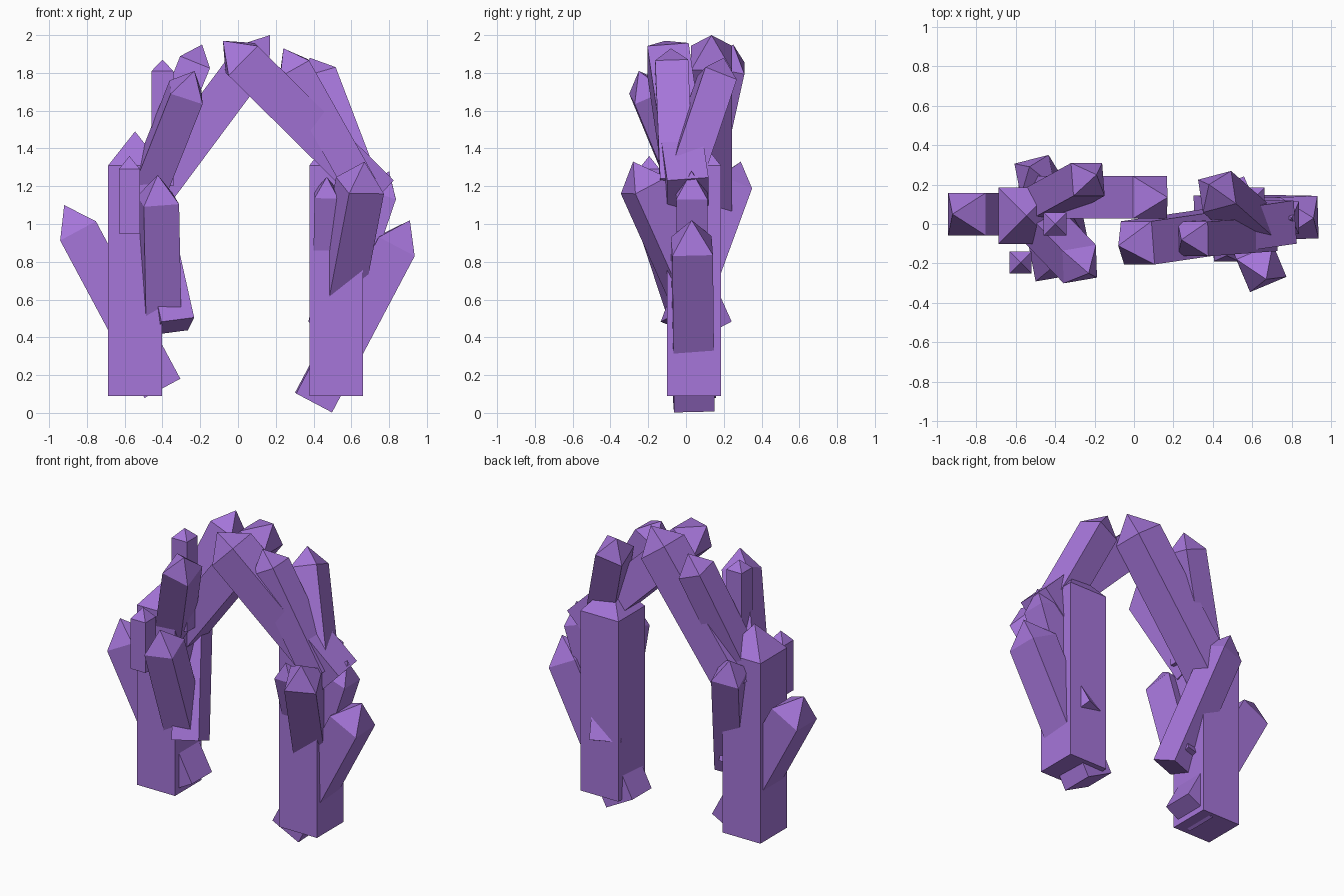
import bpy, bmesh, math
from mathutils import Vector

if "Cube" in bpy.data.objects:
    bpy.data.objects.remove(bpy.data.objects["Cube"])

mat = bpy.data.materials.new("amethyst")
mat.diffuse_color = (0.38, 0.18, 0.70, 1)
mat.use_nodes = True
mat.node_tree.nodes["Principled BSDF"].inputs["Base Color"].default_value = mat.diffuse_color


def crystal(name, base, apex, width, tip, roll=0.0):
    """Square prism from base towards apex, closed by a pyramid of length tip."""
    base, apex = Vector(base), Vector(apex)
    axis = (apex - base).normalized()
    u = Vector((0, 1, 0))
    u = (u - axis * u.dot(axis)).normalized()
    v = axis.cross(u)
    shoulder = apex - axis * tip
    r = width / math.sqrt(2)
    bm = bmesh.new()
    rings = []
    for c in (base, shoulder):
        ring = []
        for i in range(4):
            a = math.radians(45 + 90 * i + roll)
            ring.append(bm.verts.new(c + u * (r * math.cos(a)) + v * (r * math.sin(a))))
        rings.append(ring)
    top = bm.verts.new(apex)
    lo, hi = rings
    bm.faces.new(lo[::-1])
    for i in range(4):
        j = (i + 1) % 4
        bm.faces.new((lo[i], lo[j], hi[j], hi[i]))
        bm.faces.new((hi[i], hi[j], top))
    bmesh.ops.recalc_face_normals(bm, faces=bm.faces)
    me = bpy.data.meshes.new(name)
    bm.to_mesh(me)
    bm.free()
    me.materials.append(mat)
    ob = bpy.data.objects.new(name, me)
    bpy.context.collection.objects.link(ob)


# Upright pillars
for side, x in (("left", -0.545), ("right", 0.52)):
    crystal(side + "_pillar", (x, 0.042, 0.09), (x, 0.042, 1.49), 0.285, 0.18)

# Large leaning crystals that meet to form the arch
crystal("left_arch_crystal", (-0.50, 0.135, 1.10), (0.17, 0.135, 2.0), 0.215, 0.15)
crystal("right_arch_crystal", (0.74, 0.01, 1.16), (-0.08, -0.11, 1.97), 0.22, 0.14)

# Crystals alongside the arch
crystal("right_upper_front_crystal", (0.65, -0.05, 1.20), (0.24, -0.08, 1.93), 0.175, 0.12)
crystal("right_upper_back_crystal", (0.64, -0.03, 1.20), (0.38, 0.20, 1.88), 0.18, 0.12, 15)
crystal("left_upper_back_crystal", (-0.50, 0.08, 1.18), (-0.19, 0.25, 1.95), 0.17, 0.12)
crystal("left_upper_front_crystal", (-0.48, 0.01, 1.18), (-0.23, -0.25, 1.81), 0.18, 0.13, 10)
crystal("left_upright_spike", (-0.40, 0.0, 1.20), (-0.40, 0.0, 1.87), 0.115, 0.06)

# Outward-leaning crystals that pass through the pillar feet
crystal("left_outer_crystal", (-0.40, 0.05, 0.13), (-0.92, 0.05, 1.10), 0.215, 0.155)
crystal("right_outer_crystal", (0.40, 0.04, 0.055), (0.91, 0.03, 1.02), 0.215, 0.155, 2)
crystal("right_outer_small_crystal", (0.55, 0.035, 0.55), (0.80, 0.03, 1.28), 0.165, 0.13)

# Crystals around the pillars
crystal("right_front_crystal", (0.50, 0.12, 0.44), (0.67, -0.28, 1.33), 0.20, 0.14, 25)
crystal("right_front_small_crystal", (0.46, 0.0, 0.75), (0.47, -0.16, 1.25), 0.125, 0.10)
crystal("left_front_crystal", (-0.41, 0.02, 0.50), (-0.425, -0.23, 1.26), 0.19, 0.14, 10)
crystal("left_front_spike", (-0.575, -0.195, 0.95), (-0.575, -0.195, 1.36), 0.112, 0.07)
crystal("left_back_crystal", (-0.335, -0.03, 0.46), (-0.53, 0.29, 1.33), 0.18, 0.13, 15)
